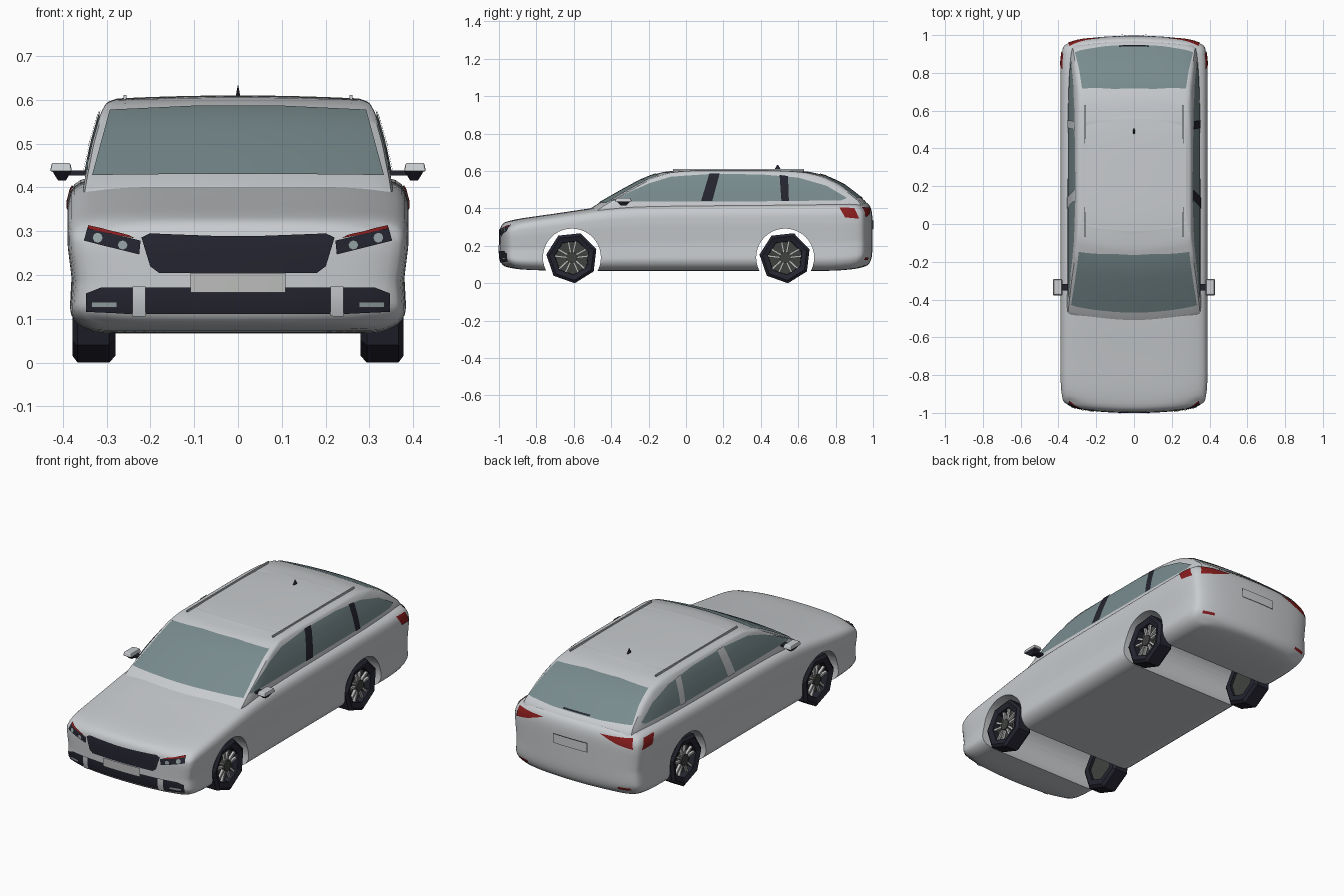
import bpy, bmesh, math
from mathutils import Vector, Matrix
from mathutils.bvhtree import BVHTree

cube = bpy.data.objects.get("Cube")
if cube:
    bpy.data.objects.remove(cube, do_unlink=True)


def material(name, rgb, rough=0.5):
    m = bpy.data.materials.new(name)
    m.use_nodes = True
    m.diffuse_color = (*rgb, 1)
    bsdf = m.node_tree.nodes["Principled BSDF"]
    bsdf.inputs["Base Color"].default_value = (*rgb, 1)
    bsdf.inputs["Roughness"].default_value = rough
    return m


PAINT = material("silver paint", (0.58, 0.60, 0.62))
GLASS = material("tinted glass", (0.19, 0.26, 0.27))
BLACK = material("black trim", (0.018, 0.018, 0.03))
RED = material("red lamp", (0.25, 0.012, 0.012))
ALLOY = material("light alloy", (0.5, 0.51, 0.5))
DARK = material("dark metal", (0.05, 0.055, 0.05))
LAMP = material("lamp grey", (0.3, 0.36, 0.37))


def finish(name, bm, mat, smooth=False):
    me = bpy.data.meshes.new(name)
    bm.to_mesh(me)
    bm.free()
    ob = bpy.data.objects.new(name, me)
    bpy.context.collection.objects.link(ob)
    me.materials.append(mat)
    if smooth:
        smooth_shade(ob)
    return ob


def select(ob):
    bpy.ops.object.select_all(action='DESELECT')
    ob.select_set(True)
    bpy.context.view_layer.objects.active = ob


def smooth_shade(ob):
    select(ob)
    bpy.ops.object.shade_smooth_by_angle(angle=math.radians(40))


def interp(table, x):
    for (a, p), (b, q) in zip(table, table[1:]):
        if x <= b:
            return p + (q - p) * max(0, (x - a) / (b - a))
    return table[-1][1]


def shaped_block(shape):
    """Gridded cube whose points are moved by a shaping function."""
    bm = bmesh.new()
    bmesh.ops.create_cube(bm, size=2)
    bmesh.ops.subdivide_edges(bm, edges=bm.edges[:], cuts=29, use_grid_fill=True)
    for v in bm.verts:
        v.co = shape(*v.co)
    for _ in range(2):
        bmesh.ops.smooth_vert(bm, verts=bm.verts[:], factor=0.5, use_axis_x=True,
                              use_axis_y=True, use_axis_z=True)
    bmesh.ops.recalc_face_normals(bm, faces=bm.faces[:])
    return bm


# Lower body
TOP = [(-1, .325), (-.9, .345), (-.7, .372), (-.45, .41), (-.3, .425), (0, .43), (.9, .437), (1, .43)]
BOTTOM = [(-1, .09), (-.9, .073), (-.7, .066), (.8, .066), (.92, .076), (1, .095)]
SECTION = [(0, .84), (.06, .94), (.15, .985), (.4, .972), (.7, .998), (.85, 1), (.95, .975), (1, .93)]


def body_shape(u, v, w):
    y = 0.997 * (0.6 * math.sin(v * math.pi / 2) + 0.4 * v)
    t = (w + 1) / 2
    end = max(0, (abs(y) - 0.8) / 0.2) ** 2
    x = u * 0.39 * interp(SECTION, t) * (1 - 0.05 * end)
    z = interp(BOTTOM, y) * (1 - t) + interp(TOP, y) * t - 0.018 * u ** 4 * t ** 3
    pull = (0.03 * u * u + 0.02 * u ** 8 + 0.025 * w ** 6) * abs(v) ** 8
    return Vector((x, y - math.copysign(pull, v), z))


# Cabin
FRONT = [(.38, -.54), (.42, -.48), (.5, -.34), (.565, -.22), (.595, -.13), (.608, -.04)]
REAR = [(.38, .985), (.435, .965), (.525, .85), (.575, .75), (.598, .66), (.608, .56)]
HALF = [(.38, .357), (.43, .348), (.5, .334), (.57, .314), (.597, .3), (.608, .275)]


def cabin_shape(u, v, w):
    t = (w + 1) / 2
    z = 0.38 + 0.23 * math.sin(t * math.pi / 2)
    k = (v + 1) / 2
    y = interp(FRONT, z) * (1 - k) + interp(REAR, z) * k
    x = u * interp(HALF, z) * (1 - 0.06 * max(0, v) ** 4)
    y += 0.045 * u * u * max(0, -v) ** 6 - 0.03 * u * u * max(0, v) ** 6
    return Vector((x, y, z - t ** 4 * (0.007 * u * u + 0.005 * v ** 4)))


body_bm = shaped_block(body_shape)
cabin_bm = shaped_block(cabin_shape)
BODY = BVHTree.FromBMesh(body_bm)
CABIN = BVHTree.FromBMesh(cabin_bm)
body = finish("body", body_bm, PAINT)
cabin = finish("cabin", cabin_bm, PAINT, True)

# Wheel arches cut right across the body
AXLES = (("front", -0.61), ("rear", 0.53))
WHEEL_Z = 0.137
for label, y in AXLES:
    bpy.ops.mesh.primitive_cylinder_add(vertices=40, radius=0.155, depth=1.2,
                                        location=(0, y, WHEEL_Z), rotation=(0, math.pi / 2, 0))
    cutter = bpy.context.object
    cutter.hide_render = True
    select(body)
    mod = body.modifiers.new("arch", 'BOOLEAN')
    mod.operation, mod.solver, mod.object = 'DIFFERENCE', 'EXACT', cutter
    bpy.ops.object.modifier_apply(modifier=mod.name)
    bpy.data.objects.remove(cutter, do_unlink=True)
smooth_shade(body)


def panel(name, pts, axis, side, target, mat, off=0.004):
    """Thin outline laid on the target, seen along x (points y,z) or y (points x,z)."""
    out = Vector((side, 0, 0)) if axis == 'x' else Vector((0, side, 0))
    place = (lambda a, b: Vector((0, a, b))) if axis == 'x' else (lambda a, b: Vector((a, 0, b)))
    bm = bmesh.new()
    bm.faces.new([bm.verts.new(place(a, b)) for a, b in pts])
    for i, n in ((0, place(1, 0)), (1, place(0, 1))):
        lo, hi = min(p[i] for p in pts), max(p[i] for p in pts)
        for s in range(1, int((hi - lo) / 0.025) + 1):
            bmesh.ops.bisect_plane(bm, geom=bm.verts[:] + bm.edges[:] + bm.faces[:],
                                   plane_co=n * (lo + s * 0.025), plane_no=n)
    for v in bm.verts:
        hit, normal, _, _ = target.ray_cast(v.co + out * 2, -out)
        if hit is None:
            hit, normal, _, _ = target.find_nearest(v.co + out)
        v.co = hit + normal * off
    bm.normal_update()
    if sum((f.normal.dot(out) for f in bm.faces)) < 0:
        bmesh.ops.reverse_faces(bm, faces=bm.faces[:])
    return finish(name, bm, mat, True)


def both(pts):
    """Close a right-half outline, top to bottom, with its mirror image."""
    return pts + [(-a, b) for a, b in reversed(pts)]


def box_pts(a, b, c, d):
    return [(a, c), (b, c), (b, d), (a, d)]


# Windscreen and rear window
panel("windscreen", both([(.1, .583), (.292, .574), (.332, .425), (.15, .427)]), 'y', -1, CABIN, GLASS)
panel("rear_window", both([(.1, .582), (.275, .574), (.312, .455), (.15, .45)]), 'y', 1, CABIN, GLASS)
panel("rear_wiper", box_pts(-.08, .08, .452, .458), 'y', 1, CABIN, BLACK, .007)

# Front face
panel("grille", both([(.04, .288), (.2, .294), (.22, .285), (.2, .22), (.18, .205)]), 'y', -1, BODY, BLACK)
panel("lower_intake", both([(.31, .172), (.345, .158), (.345, .118), (.25, .113)]), 'y', -1, BODY, BLACK)
panel("front_plate", box_pts(-.108, .108, .16, .205), 'y', -1, BODY, ALLOY, .009)
panel("rear_plate", box_pts(-.1, .1, .29, .335), 'y', 1, BODY, PAINT, .006)
panel("rear_plate_border", box_pts(-.104, .104, .286, .339), 'y', 1, BODY, DARK, .003)

SIDE_GLASS = [(-.4, .437), (-.3, .487), (-.2, .532), (-.08, .568), (.13, .582), (.4, .58), (.6, .563),
              (.75, .52), (.86, .455), (.83, .442), (.4, .437)]
for s, side in ((1, "left"), (-1, "right")):
    def flip(pts):
        return [(s * a, b) for a, b in pts]
    # Side windows and pillars
    panel(side + "_windows", SIDE_GLASS, 'x', s, CABIN, GLASS)
    pillar = BLACK if s > 0 else PAINT
    panel(side + "_middle_pillar", [(.08, .437), (.14, .437), (.18, .584), (.125, .584)],
          'x', s, CABIN, pillar, .007)
    panel(side + "_rear_pillar", [(.51, .437), (.55, .437), (.545, .57), (.5, .575)],
          'x', s, CABIN, pillar, .007)
    # Headlamps and fog lamps
    panel(side + "_headlamp", flip([(.225, .247), (.35, .278), (.342, .306), (.222, .278)]),
          'y', -1, BODY, BLACK)
    panel(side + "_headlamp_strip", flip([(.235, .283), (.34, .3), (.34, .308), (.25, .29)]),
          'y', -1, BODY, RED, .007)
    for n, (x, z) in enumerate(((.262, .268), (.318, .283))):
        ring = [(x + .012 * math.cos(a * math.pi / 4), z + .011 * math.sin(a * math.pi / 4)) for a in range(8)]
        panel(f"{side}_lens_{n + 1}", flip(ring), 'y', -1, BODY, LAMP, .008)
    panel(side + "_intake_bar", flip(box_pts(.21, .24, .11, .174)), 'y', -1, BODY, PAINT, .008)
    panel(side + "_fog_lamp", flip(box_pts(.275, .332, .128, .139)), 'y', -1, BODY, LAMP, .008)
    # Tail lamps and reflectors
    panel(side + "_tail_lamp", flip([(.17, .402), (.34, .404), (.35, .352), (.27, .368)]), 'y', 1, BODY, RED)
    panel(side + "_side_lamp", [(.82, .403), (.9, .4), (.925, .345), (.85, .352)], 'x', s, BODY, RED)
    panel(side + "_reflector", flip(box_pts(.27, .335, .125, .138)), 'y', 1, BODY, RED)


def block(name, center, size, mat, taper=1.0, low=False, bevel=0.0):
    """Box with its top, or its bottom when low is set, scaled by taper."""
    bm = bmesh.new()
    bmesh.ops.create_cube(bm, size=1)
    for v in bm.verts:
        k = taper if (v.co.z < 0) == low else 1
        v.co = Vector((v.co.x * size[0] * k, v.co.y * size[1] * k, v.co.z * size[2])) + Vector(center)
    if bevel:
        bmesh.ops.bevel(bm, geom=bm.edges[:], offset=bevel, segments=2, affect='EDGES', profile=0.5)
    return finish(name, bm, mat)


# Door mirrors and roof rails
for s, side in ((1, "left"), (-1, "right")):
    block(side + "_mirror_stalk", (s * .368, -.335, .433), (.075, .035, .012), BLACK)
    block(side + "_mirror_base", (s * .402, -.335, .427), (.045, .075, .022), BLACK, .4, True)
    block(side + "_mirror_cap", (s * .404, -.335, .446), (.05, .09, .02), PAINT, .85, False, .004)
    block(side + "_roof_rail", (s * .258, .28, .606), (.006, .7, .01), PAINT)

# Roof aerial
bm = bmesh.new()
bmesh.ops.create_cone(bm, cap_ends=True, segments=6, radius1=.009, radius2=.001, depth=.026,
                      matrix=Matrix.Translation((0, .49, .62)) @ Matrix.Diagonal((.7, 2, 1, 1)))
finish("aerial", bm, BLACK)


# Wheels
TYRE = [(.093, .368), (.122, .378), (.138, .366), (.138, .294), (.122, .28), (.09, .28)]


def ring_point(r, x, a):
    return Vector((x, r * math.sin(a), -r * math.cos(a)))


def wheel(name, s, y):
    move = Matrix.Translation((0, y, WHEEL_Z)) @ Matrix.Diagonal((s, 1, 1, 1))

    def done(part, bm, mat):
        bm.transform(move)
        bmesh.ops.recalc_face_normals(bm, faces=bm.faces[:])
        finish(f"{name}_{part}", bm, mat)

    sides = 7
    bm = bmesh.new()
    rings = [[bm.verts.new(ring_point(r, x, math.tau * (i + 0.12) / sides)) for r, x in TYRE]
             for i in range(sides)]
    for i, a in enumerate(rings):
        b = rings[(i + 1) % sides]
        for j in range(len(TYRE)):
            k = (j + 1) % len(TYRE)
            bm.faces.new((a[j], a[k], b[k], b[j]))
    done("tyre", bm, BLACK)
    turn = Matrix.Rotation(math.pi / 2, 4, 'Y')
    for part, r, x, depth, mat in (("dish", .094, .315, .04, DARK), ("hub", .03, .35, .03, DARK)):
        bm = bmesh.new()
        bmesh.ops.create_cone(bm, cap_ends=True, segments=14, radius1=r, radius2=r, depth=depth,
                              matrix=Matrix.Translation((x, 0, 0)) @ turn)
        done(part, bm, mat)
    # Paired spokes
    bm = bmesh.new()
    for i in range(5):
        for d in (-.2, .2):
            a = math.tau * i / 5
            rot = Matrix.Rotation(a, 4, 'X') @ Matrix.Translation((.352, 0, .06)) @ Matrix.Rotation(d, 4, 'X')
            bmesh.ops.create_cube(bm, size=1, matrix=rot @ Matrix.Translation((0, -d * .07, 0))
                                  @ Matrix.Diagonal((.014, .011, .068, 1)))
    done("spokes", bm, ALLOY)


for label, y in AXLES:
    for s, side in ((1, "left"), (-1, "right")):
        wheel(f"{label}_{side}_wheel", s, y)
